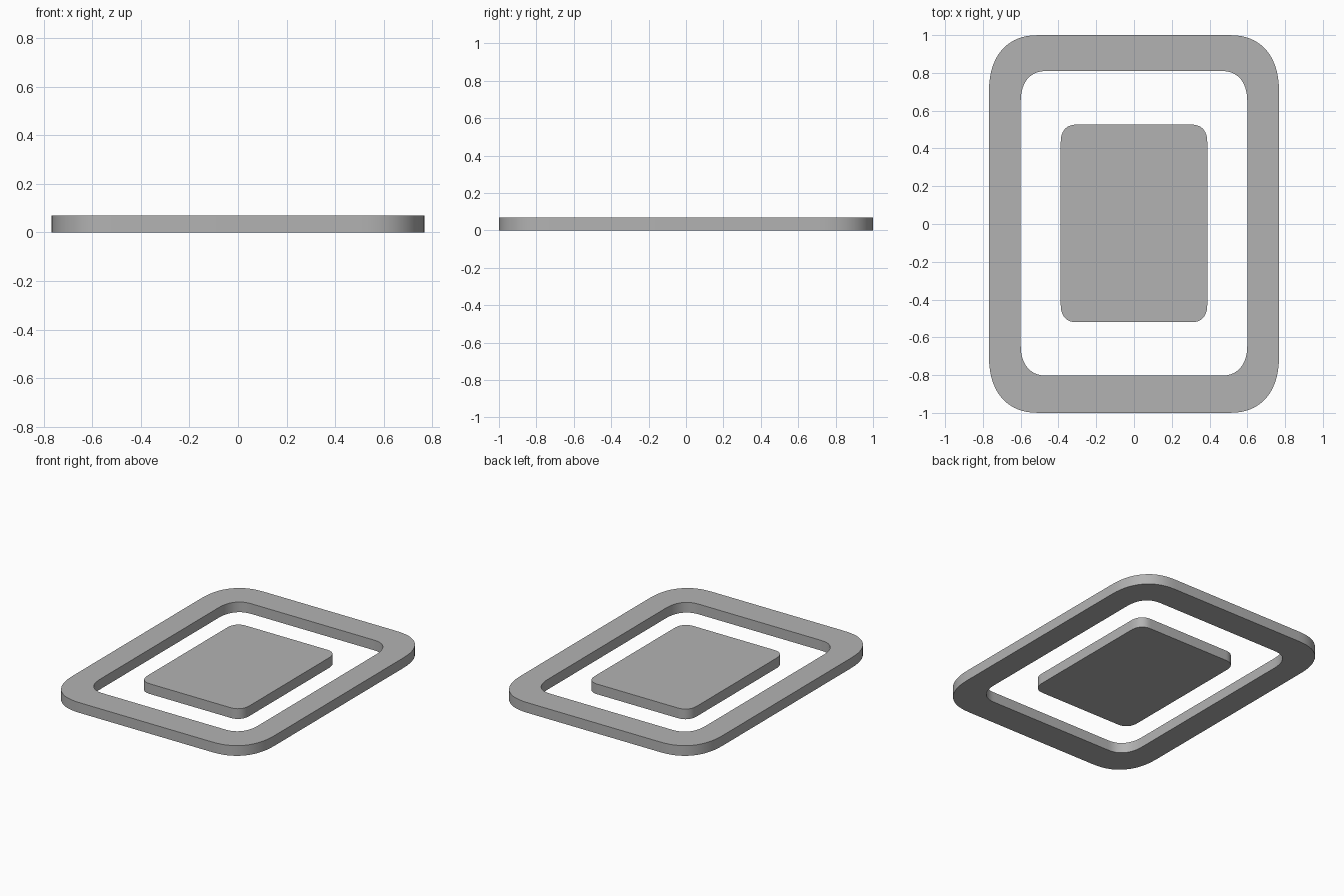
import bpy, bmesh, math

if "Cube" in bpy.data.objects:
    bpy.data.objects.remove(bpy.data.objects["Cube"])

HEIGHT = 0.07
STEPS = 14    # segments per rounded corner
FULL = 0.84   # below 1 makes the corners fuller than an ellipse

grey = bpy.data.materials.new("dark_grey")
grey.diffuse_color = (0.45, 0.45, 0.45, 1)
grey.use_nodes = True
grey.node_tree.nodes["Principled BSDF"].inputs["Base Color"].default_value = grey.diffuse_color


def rounded_rect(hx, y0, y1, rx, ry):
    """Outline of a rectangle with soft corners, counter-clockwise."""
    pts = []
    corners = [(hx - rx, y1 - ry, 1, 1), (-hx + rx, y1 - ry, -1, 1),
               (-hx + rx, y0 + ry, -1, -1), (hx - rx, y0 + ry, 1, -1)]
    for q, (cx, cy, sx, sy) in enumerate(corners):
        for i in range(STEPS + 1):
            a = math.pi / 2 * (q + i / STEPS)
            pts.append((cx + sx * rx * abs(math.cos(a)) ** FULL,
                        cy + sy * ry * abs(math.sin(a)) ** FULL))
    return pts


def plate(name, outer, inner=None):
    """Flat plate from an outline, with an optional opening."""
    bm = bmesh.new()

    def loop(pts, z):
        return [bm.verts.new((x, y, z)) for x, y in pts]

    def bridge(a, b):
        n = len(a)
        for i in range(n):
            j = (i + 1) % n
            bm.faces.new((a[i], a[j], b[j], b[i]))

    low, high = loop(outer, 0), loop(outer, HEIGHT)
    bridge(low, high)
    if inner:
        in_low, in_high = loop(inner, 0), loop(inner, HEIGHT)
        bridge(high, in_high)
        bridge(in_high, in_low)
        bridge(in_low, low)
    else:
        bm.faces.new(high)
        bm.faces.new(low[::-1])
    bmesh.ops.recalc_face_normals(bm, faces=bm.faces)
    mesh = bpy.data.meshes.new(name)
    bm.to_mesh(mesh)
    bm.free()
    mesh.materials.append(grey)
    ob = bpy.data.objects.new(name, mesh)
    bpy.context.collection.objects.link(ob)
    bpy.ops.object.select_all(action='DESELECT')
    ob.select_set(True)
    bpy.context.view_layer.objects.active = ob
    bpy.ops.object.shade_smooth_by_angle(angle=math.radians(30))
    return ob


# Outer frame
plate("outer_frame",
      rounded_rect(0.768, -1.0, 1.0, 0.27, 0.31),
      rounded_rect(0.60, -0.803, 0.81, 0.14, 0.17))

# Central panel
plate("center_panel", rounded_rect(0.388, -0.52, 0.526, 0.085, 0.095))
